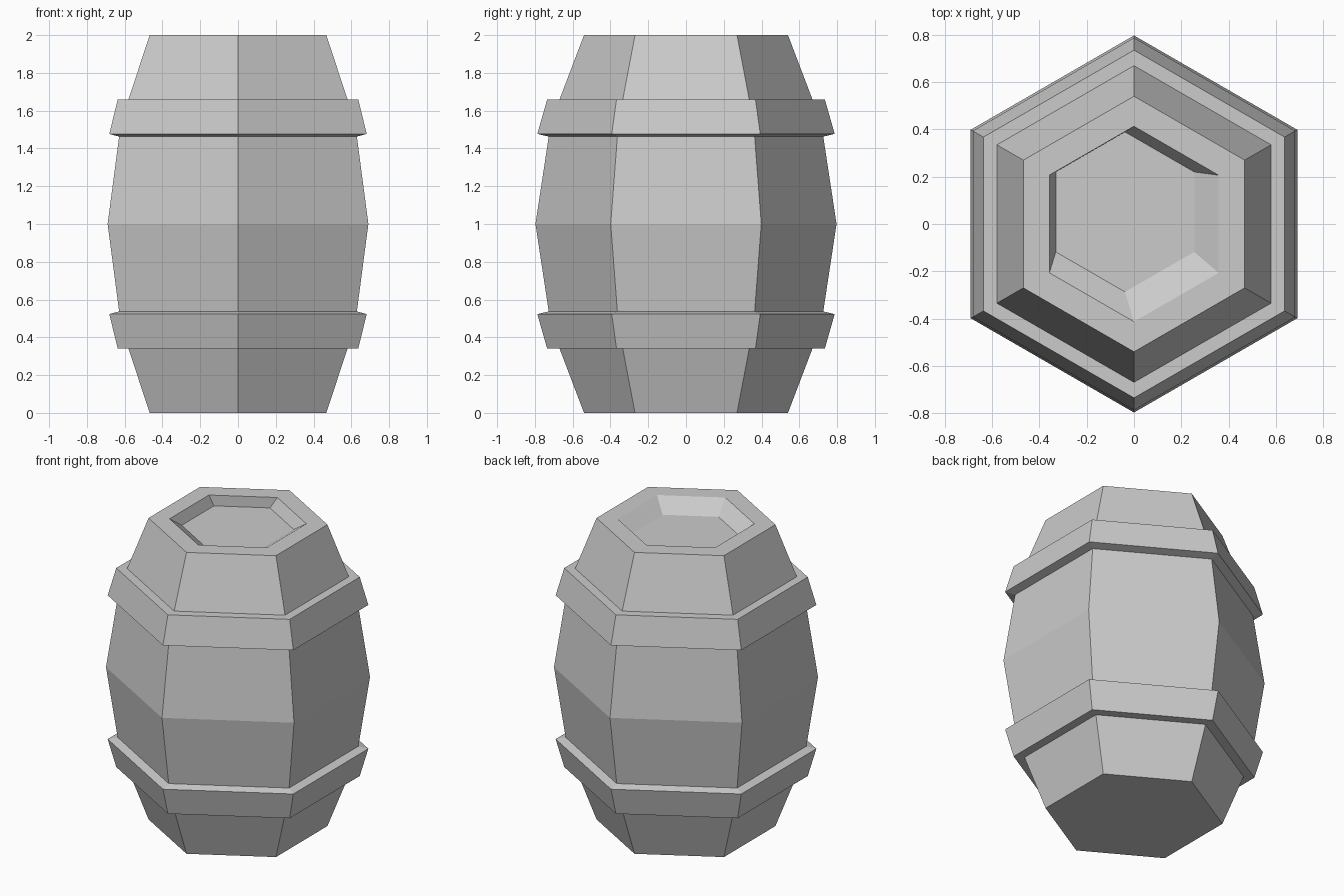
import bpy, bmesh
from math import cos, sin, pi

if "Cube" in bpy.data.objects:
    bpy.data.objects.remove(bpy.data.objects["Cube"])

SIDES = 6


def lathe(name, profile, closed=False):
    """Stack hexagonal rings (radius, z, x offset, y offset) into a flat-shaded mesh."""
    bm = bmesh.new()
    rings = []
    for r, z, cx, cy in profile:
        angles = [pi / 2 + 2 * pi * i / SIDES for i in range(SIDES)]
        rings.append([bm.verts.new((cx + r * cos(a), cy + r * sin(a), z)) for a in angles])
    pairs = list(zip(rings, rings[1:]))
    if closed:
        pairs.append((rings[-1], rings[0]))
    else:
        bm.faces.new(rings[0])
        bm.faces.new(rings[-1])
    for low, high in pairs:
        for i in range(SIDES):
            j = (i + 1) % SIDES
            bm.faces.new((low[i], low[j], high[j], high[i]))
    bmesh.ops.recalc_face_normals(bm, faces=bm.faces)
    mesh = bpy.data.meshes.new(name)
    bm.to_mesh(mesh)
    bm.free()
    obj = bpy.data.objects.new(name, mesh)
    bpy.context.collection.objects.link(obj)
    return obj


# Barrel body: bulging staves, flat rim and an off-centre sunken lid
staves = [(0.54, 0), (0.715, 0.46), (0.797, 1), (0.715, 1.54), (0.54, 2), (0.413, 2)]
body = [(r, z, 0, 0) for r, z in staves] + [(0.338, 1.93, -0.038, 0.051)]
lathe("barrel_body", body)

# Hoops: same section, mirrored about mid height
section = [(0.66, 1.66), (0.735, 1.66), (0.787, 1.477), (0.715, 1.46)]
lathe("upper_hoop", [(r, z, 0, 0) for r, z in section], closed=True)
lathe("lower_hoop", [(r, 2 - z, 0, 0) for r, z in section], closed=True)
